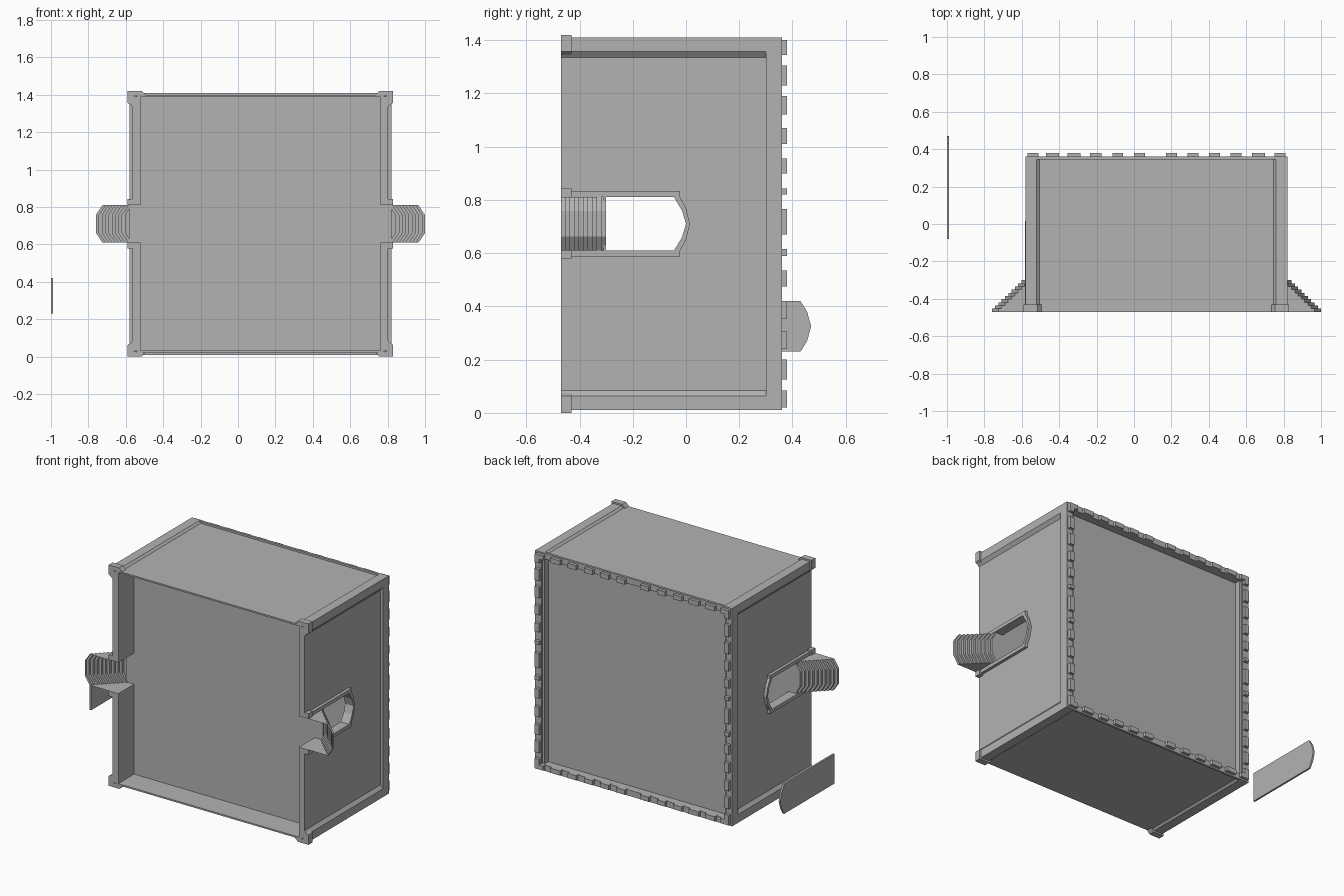
import bpy, bmesh

if "Cube" in bpy.data.objects:
    bpy.data.objects.remove(bpy.data.objects["Cube"])

CX, CZ = 0.12, 0.71          # middle of the hall in plan
stone = bpy.data.materials.new("grey_stone")
stone.diffuse_color = (0.45, 0.45, 0.45, 1)
stone.use_nodes = True
stone.node_tree.nodes["Principled BSDF"].inputs["Base Color"].default_value = stone.diffuse_color


def finish(name, bm):
    bmesh.ops.recalc_face_normals(bm, faces=bm.faces)
    me = bpy.data.meshes.new(name)
    bm.to_mesh(me)
    bm.free()
    me.materials.append(stone)
    ob = bpy.data.objects.new(name, me)
    bpy.context.collection.objects.link(ob)


def prism(name, pts, axis, a, b):
    """Extrude a 2D outline along x (pts = y, z) or along y (pts = x, z)."""
    bm = bmesh.new()
    place = (lambda p, t: (t, p[0], p[1])) if axis == 'x' else (lambda p, t: (p[0], t, p[1]))
    lo = [bm.verts.new(place(p, a)) for p in pts]
    hi = [bm.verts.new(place(p, b)) for p in pts]
    bm.faces.new(lo)
    bm.faces.new(hi)
    for i in range(len(pts)):
        j = (i + 1) % len(pts)
        bm.faces.new((lo[i], lo[j], hi[j], hi[i]))
    finish(name, bm)


def box(name, x0, x1, y0, y1, z0, z1):
    prism(name, [(x0, z0), (x1, z0), (x1, z1), (x0, z1)], 'y', y0, y1)


def mx(x, s):
    return CX + s * (x - CX)


def mz(z, s):
    return CZ + s * (z - CZ)


# door outlines, (y, z), from the lower foot over the arch to the upper foot
door_in = [(-0.47, 0.61), (-0.045, 0.61), (-0.015, 0.66), (0.0, 0.71),
           (-0.015, 0.76), (-0.045, 0.81), (-0.47, 0.81)]
door_out = [(-0.47, 0.587), (-0.022, 0.587), (-0.022, 0.61), (0.0, 0.65), (0.015, 0.71),
            (0.0, 0.77), (-0.022, 0.81), (-0.022, 0.833), (-0.47, 0.833)]

for s, side in ((1, "right"), (-1, "left")):
    # side wall with an arched slot
    wall = [(-0.47, 0.03), (0.35, 0.03), (0.35, 1.39), (-0.47, 1.39)] + door_in[::-1]
    prism(side + "_wall", wall, 'x', mx(0.762, s), mx(0.803, s))
    # door surround and its two feet
    prism(side + "_door_trim", door_out + door_in[::-1], 'x', mx(0.765, s), mx(0.822, s))
    for t in (1, -1):
        z0, z1 = sorted((mz(0.81, t), mz(0.842, t)))
        box(side + "_trim_foot", mx(0.765, s), mx(0.83, s), -0.47, -0.43, z0, z1)
    # raised band and parapet along the top of the wall
    box(side + "_top_band", mx(0.775, s), mx(0.82, s), 0.30, 0.36, 0.01, 1.41)

    # corner pilasters with sloped edges, and their bases
    for t in (1, -1):
        corner = [(0.82, 1.41), (0.76, 1.41), (0.745, 1.397), (0.80, 1.392),
                  (0.803, 1.335), (0.82, 1.357)]
        base = [(0.83, 1.42), (0.755, 1.42), (0.735, 1.40), (0.795, 1.395),
                (0.80, 1.338), (0.83, 1.357)]
        prism(side + "_corner", [(mx(x, s), mz(z, t)) for x, z in corner], 'y', -0.47, 0.36)
        prism(side + "_corner_base", [(mx(x, s), mz(z, t)) for x, z in base], 'y', -0.47, -0.43)

    # open-bottomed steps with chamfered ends
    bm = bmesh.new()
    h = 0.017

    def outline(x, y):
        pts = [(0.80, 0.61), (x - 0.035, 0.61), (x, 0.662), (x, 0.758), (x - 0.035, 0.81), (0.80, 0.81)]
        return [bm.verts.new((mx(px, s), y, pz)) for px, pz in pts]

    prev = None
    for i in range(10):
        x, y = 0.842 + 0.01756 * i, -0.30 - h * i
        top, low = outline(x, y), outline(x, y - h)
        if prev is None:
            bm.faces.new(top)
        else:
            for k in range(1, 4):
                bm.faces.new((prev[k], prev[k + 1], top[k + 1], top[k]))
        for k in range(5):
            bm.faces.new((top[k], top[k + 1], low[k + 1], low[k]))
        prev = low
    finish(side + "_steps", bm)

# thin long walls, with top bands
for t, side in ((1, "upper"), (-1, "lower")):
    z0, z1 = sorted((mz(1.388, t), mz(1.398, t)))
    box(side + "_wall", -0.54, 0.78, -0.47, 0.35, z0, z1)
    z0, z1 = sorted((mz(1.372, t), mz(1.41, t)))
    box(side + "_top_band", -0.58, 0.82, 0.345, 0.36, z0, z1)
    z0, z1 = sorted((mz(1.372, t), mz(1.395, t)))
    box(side + "_parapet", -0.56, 0.80, 0.30, 0.35, z0, z1)

# floor with thresholds, and sunken roof
box("floor", -0.545, 0.785, -0.31, -0.30, 0.025, 1.395)
box("threshold", -0.58, 0.82, -0.31, -0.30, 0.61, 0.81)
box("roof", -0.56, 0.80, 0.30, 0.31, 0.025, 1.395)

# battlements
z_blocks = [(0.03, 0.085), (0.125, 0.2), (0.24, 0.305), (0.355, 0.42), (0.475, 0.535),
            (0.59, 0.615), (0.67, 0.765), (0.82, 0.842), (0.9, 0.955), (1.01, 1.07),
            (1.12, 1.19), (1.23, 1.305), (1.345, 1.395)]
x_blocks = [(-0.57, -0.51), (-0.47, -0.4), (-0.355, -0.285), (-0.235, -0.175), (-0.115, -0.06),
            (0.0, 0.06), (0.17, 0.23), (0.285, 0.345), (0.4, 0.46), (0.515, 0.575),
            (0.63, 0.7), (0.75, 0.81)]
for s in (1, -1):
    for a, b in z_blocks:
        box("side_battlement", mx(0.778, s), mx(0.81, s), 0.35, 0.38, a, b)
    z0, z1 = sorted((mz(1.37, s), mz(1.4, s)))
    for a, b in x_blocks:
        box("long_battlement", a, b, 0.35, 0.38, z0, z1)

# loose door leaf
leaf = [(-0.08, 0.23), (0.43, 0.23), (0.455, 0.27), (0.47, 0.325), (0.455, 0.38), (0.43, 0.42), (-0.08, 0.42)]
prism("door_leaf", leaf, 'x', -1.0, -0.988)
